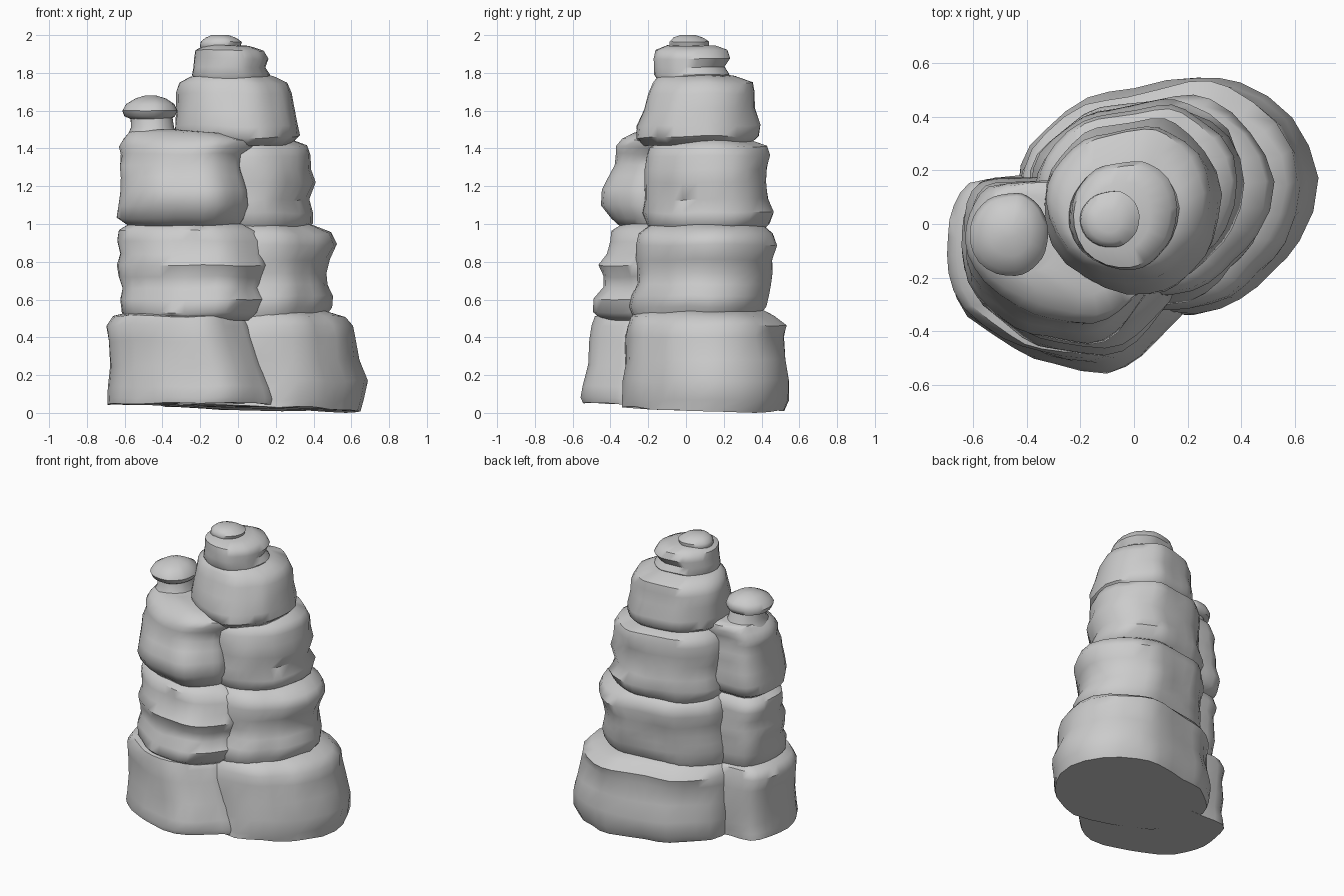
import bpy, bmesh, math
from mathutils import Vector, noise

# Plan outlines of the two columns, normalised to a -1..1 box
MAIN = [(1, .14), (.84, .66), (.48, .95), (.2, 1), (-.24, .89), (-.55, .82), (-.82, .55), (-1, .25),
        (-1, -.2), (-.78, -.66), (-.33, -.93), (.17, -1), (.48, -.89), (.69, -.64), (.87, -.39)]
SIDE = [(1, -.3), (.95, .2), (.6, .75), (0, 1), (-.45, 1), (-.8, .95), (-.95, .7), (-1, .35),
        (-1, -.05), (-.84, -.43), (-.45, -.77), (-.1, -.93), (.34, -1), (.65, -.85), (.9, -.52)]


def outline(points, roundness):
    """Catmull-Rom doubled outline, blended toward a circle."""
    p = [Vector(q) for q in points]
    p = [q.lerp(q.normalized(), roundness) for q in p]
    n, out = len(p), []
    for i in range(n):
        mid = (p[i] + p[(i + 1) % n]) * .5625 - (p[i - 1] + p[(i + 2) % n]) * .0625
        out += [p[i], mid]
    return out


def rock(name, plan, roundness, rows, rough=.02, tilt=(0, 0)):
    """Loft rings given as (z, x min, x max, y min, y max)."""
    shape = outline(plan, roundness)
    bm = bmesh.new()
    rings = []
    for k, (z, x0, x1, y0, y1) in enumerate(rows):
        ring = []
        for q in shape:
            c = Vector(((x0 + x1) / 2, (y0 + y1) / 2, z))
            d = Vector((q.x * (x1 - x0) / 2, q.y * (y1 - y0) / 2, 0))
            v = c + d
            s = noise.noise(Vector((v.x * 5, v.y * 5, z * 9 + 3)))
            w = noise.noise(Vector((v.x * 5 + 9, v.y * 5, z * 3)))
            v += d.normalized() * rough * s
            v.z += w * rough * .6
            if k == 0:
                v.z = z + w * .01 + tilt[0] * d.x + tilt[1] * d.y
            v.z = max(0, min(2, v.z))
            ring.append(bm.verts.new(v))
        rings.append(ring)
    n = len(shape)
    for a, b in zip(rings, rings[1:]):
        for i in range(n):
            j = (i + 1) % n
            bm.faces.new((a[i], a[j], b[j], b[i]))
    bm.faces.new(rings[0][::-1])
    bm.faces.new(rings[-1])
    bmesh.ops.recalc_face_normals(bm, faces=bm.faces)
    for f in bm.faces:
        f.smooth = True
    me = bpy.data.meshes.new(name)
    bm.to_mesh(me)
    bm.free()
    me.set_sharp_from_angle(angle=math.radians(48))
    bpy.context.collection.objects.link(bpy.data.objects.new(name, me))


# Tall column, from the ground up
rock("tall_base", MAIN, 0, [
    (.025, -.42, .66, -.33, .51), (.07, -.42, .68, -.33, .54), (.17, -.42, .685, -.33, .55),
    (.28, -.41, .64, -.325, .53), (.40, -.41, .63, -.32, .505), (.46, -.41, .61, -.31, .52),
    (.51, -.38, .56, -.29, .47), (.545, -.32, .45, -.24, .40), (.55, -.2, .3, -.15, .3)],
    tilt=(-.03, -.03))
rock("tall_second_layer", MAIN, .1, [
    (.50, -.37, .45, -.28, .39), (.56, -.39, .49, -.30, .43), (.62, -.39, .50, -.295, .44),
    (.68, -.38, .48, -.27, .445), (.74, -.37, .465, -.26, .45), (.81, -.38, .48, -.27, .46),
    (.89, -.39, .515, -.265, .475), (.95, -.38, .49, -.24, .46), (.99, -.33, .40, -.20, .41),
    (1.02, -.2, .3, -.1, .3)])
rock("tall_third_layer", MAIN, .22, [
    (.95, -.33, .34, -.17, .39), (1.00, -.36, .40, -.21, .44), (1.06, -.37, .41, -.24, .47),
    (1.13, -.35, .375, -.22, .44), (1.22, -.36, .415, -.22, .435), (1.29, -.36, .39, -.215, .43),
    (1.36, -.36, .385, -.21, .445), (1.41, -.34, .36, -.19, .43), (1.45, -.25, .25, -.12, .33)])
rock("tall_fourth_layer", MAIN, .35, [
    (1.42, -.29, .28, -.22, .35), (1.46, -.33, .33, -.26, .39), (1.52, -.33, .33, -.265, .395),
    (1.61, -.32, .305, -.22, .365), (1.69, -.32, .29, -.20, .36), (1.745, -.31, .265, -.18, .34),
    (1.78, -.25, .18, -.15, .25), (1.80, -.15, .1, -.08, .15)])
rock("tall_fifth_layer", MAIN, .45, [
    (1.75, -.22, .15, -.15, .21), (1.79, -.24, .165, -.17, .23), (1.83, -.23, .14, -.165, .21),
    (1.875, -.23, .16, -.17, .24), (1.92, -.225, .135, -.165, .22), (1.945, -.17, .06, -.10, .15)], .012)
rock("tall_cap_stone", MAIN, .6, [
    (1.92, -.19, .0, -.075, .11), (1.94, -.20, .01, -.085, .12), (1.965, -.195, .02, -.085, .12),
    (1.985, -.17, -.01, -.065, .09), (2.0, -.14, -.05, -.03, .05)], .008)

# Short column in front and to the left
rock("short_base", SIDE, 0, [
    (.045, -.69, .18, -.54, .17), (.08, -.69, .185, -.55, .17), (.14, -.68, .17, -.54, .17),
    (.25, -.68, .13, -.52, .17), (.38, -.68, .08, -.51, .17), (.46, -.69, .06, -.50, .17),
    (.51, -.655, .04, -.485, .15), (.54, -.56, -.02, -.38, .08)], tilt=(0, -.02))
rock("short_second_layer", SIDE, .1, [
    (.49, -.58, .07, -.45, .11), (.53, -.61, .11, -.49, .14), (.60, -.62, .14, -.485, .15),
    (.66, -.615, .13, -.44, .15), (.72, -.62, .14, -.435, .15), (.78, -.63, .15, -.465, .16),
    (.84, -.62, .14, -.42, .15), (.91, -.635, .13, -.40, .16), (.965, -.63, .09, -.39, .15),
    (1.0, -.57, .03, -.34, .1), (1.03, -.45, -.05, -.2, .05)])
rock("short_third_layer", SIDE, .1, [
    (.98, -.57, .00, -.34, .10), (1.03, -.64, .04, -.40, .15), (1.10, -.64, .06, -.45, .17),
    (1.18, -.62, .05, -.445, .16), (1.25, -.62, .02, -.41, .16), (1.31, -.62, .01, -.38, .15),
    (1.37, -.61, .02, -.365, .15), (1.41, -.62, .07, -.365, .16), (1.45, -.60, .09, -.335, .16),
    (1.48, -.58, .0, -.28, .15), (1.495, -.56, -.28, -.18, .12)])
rock("short_neck", MAIN, .8, [
    (1.46, -.59, -.31, -.19, .12), (1.51, -.57, -.34, -.16, .10), (1.58, -.57, -.35, -.15, .08)], .01)
rock("short_cap_stone", MAIN, .75, [
    (1.55, -.56, -.37, -.14, .07), (1.57, -.60, -.335, -.18, .11), (1.60, -.61, -.32, -.195, .12),
    (1.635, -.59, -.335, -.175, .105), (1.665, -.54, -.38, -.12, .05), (1.68, -.49, -.43, -.06, 0)], .008)
